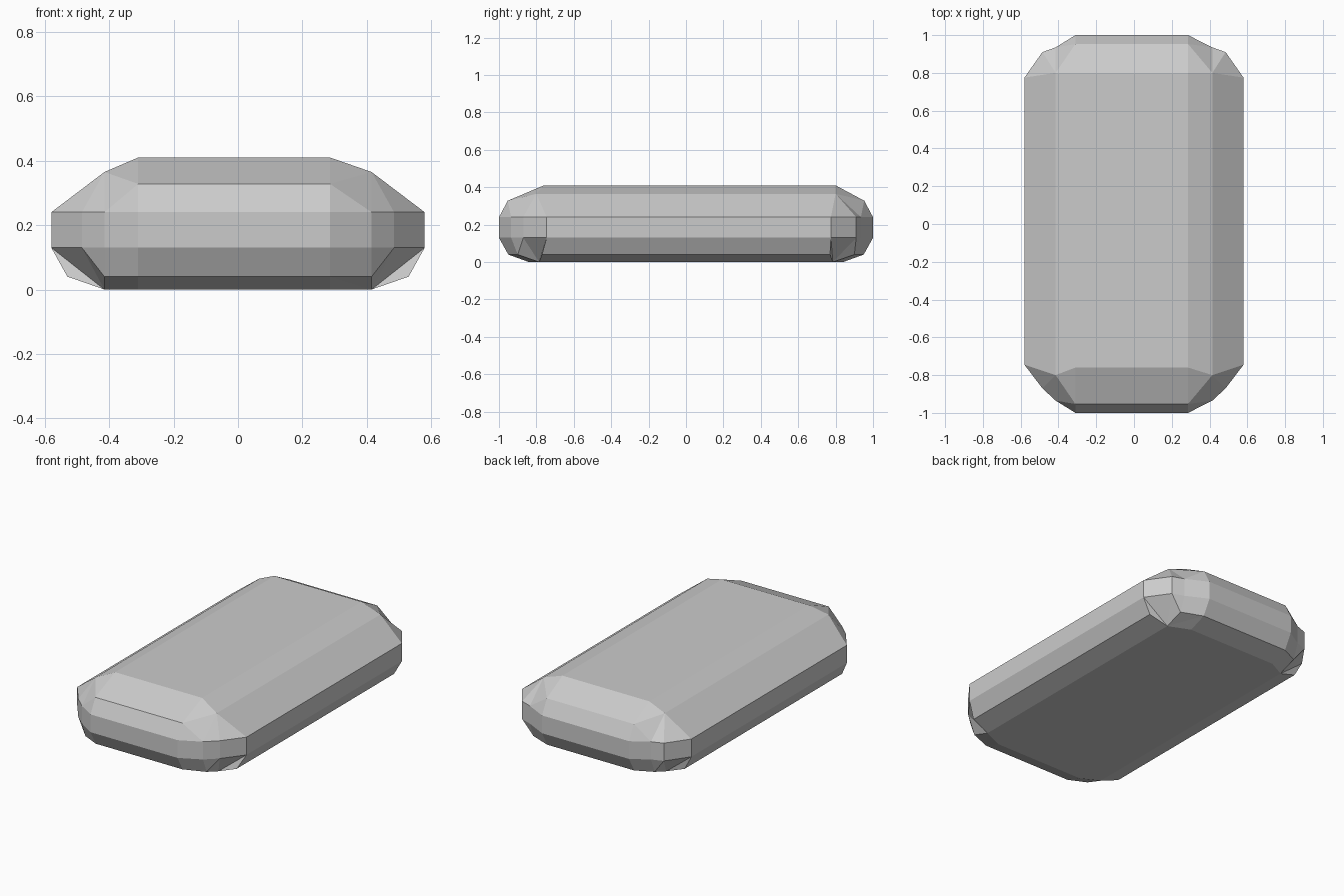
import bpy, bmesh

if "Cube" in bpy.data.objects:
    bpy.data.objects.remove(bpy.data.objects["Cube"])

# One corner of the block: x, y, z, plus a small x / y drift of the hand-cut bevels
CORNER = {
    "top": (0.298, 0.78, 0.41, -0.012, 0.02),
    "shoulder": (0.415, 0.80, 0.365, 0, 0),
    "end": (0.298, 0.953, 0.328, -0.012, 0),
    "a1": (0.298, 1.0, 0.24, -0.012, 0),
    "a2": (0.415, 0.935, 0.24, 0, 0),
    "a3": (0.485, 0.89, 0.24, 0, 0.02),
    "a4": (0.58, 0.76, 0.24, 0, 0.015),
    "b1": (0.298, 1.0, 0.13, -0.012, 0),
    "b2": (0.415, 0.935, 0.13, 0, 0),
    "b3": (0.485, 0.89, 0.13, 0, 0.02),
    "b4": (0.58, 0.76, 0.13, 0, 0.015),
    "c1": (0.298, 0.95, 0.04, -0.012, 0),
    "c2": (0.415, 0.90, 0.04, 0, 0),
    "c4": (0.53, 0.77, 0.04, 0, 0),
    "d1": (0.298, 0.84, 0.0, -0.012, 0),
    "d2": (0.415, 0.785, 0.0, 0, 0),
}
# Facets that round off each corner
FACETS = [
    "top shoulder end", "end a1 a2", "end a2 shoulder",
    "shoulder a2 a3", "shoulder a3 a4",
    "a1 a2 b2 b1", "a2 a3 b3 b2", "a3 a4 b4 b3",
    "b1 b2 c2 c1", "c1 c2 d2", "c1 d2 d1",
    "b2 b3 c2", "c2 b3 d2", "b3 b4 d2", "b4 c4 d2",
]
SIDE = ["top", "shoulder", "a4", "b4", "c4", "d2"]
END = ["top", "end", "a1", "b1", "c1", "d1"]

bm = bmesh.new()
v = {}
for sx in (-1, 1):
    for sy in (-1, 1):
        for name, (x, y, z, dx, dy) in CORNER.items():
            v[name, sx, sy] = bm.verts.new((sx * x + dx, sy * y + dy, z))
        for facet in FACETS:
            bm.faces.new([v[n, sx, sy] for n in facet.split()])

# Long bands down both sides and across both ends
for s in (-1, 1):
    for p, q in zip(SIDE, SIDE[1:]):
        bm.faces.new([v[p, s, -1], v[p, s, 1], v[q, s, 1], v[q, s, -1]])
    for p, q in zip(END, END[1:]):
        bm.faces.new([v[p, -1, s], v[p, 1, s], v[q, 1, s], v[q, -1, s]])

# Flat top and base
bm.faces.new([v["top", *c] for c in ((-1, -1), (1, -1), (1, 1), (-1, 1))])
bm.faces.new([v[k] for k in (
    ("d1", -1, -1), ("d1", 1, -1), ("d2", 1, -1), ("d2", 1, 1),
    ("d1", 1, 1), ("d1", -1, 1), ("d2", -1, 1), ("d2", -1, -1))])
bmesh.ops.recalc_face_normals(bm, faces=bm.faces)

mesh = bpy.data.meshes.new("bevelled_block")
bm.to_mesh(mesh)
bm.free()
bpy.context.collection.objects.link(bpy.data.objects.new("bevelled_block", mesh))
